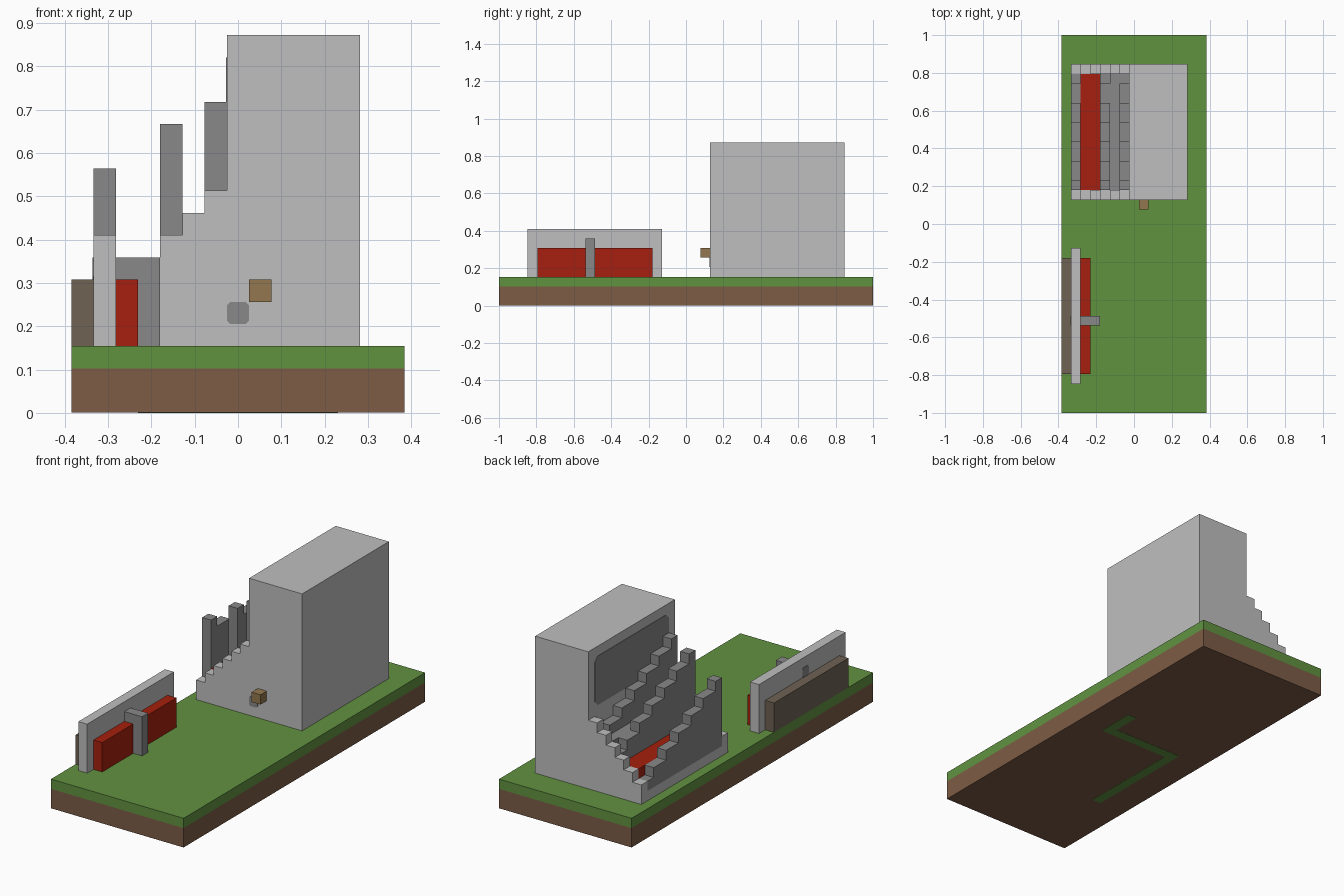
import bpy, bmesh
from mathutils import Vector

# Remove the default cube only
cube = bpy.data.objects.get("Cube")
if cube:
    bpy.data.objects.remove(cube)

U = 2 / 39                          # size of one block
ORIGIN = Vector((7.5, 19.5, 0))     # block coordinates of the model centre


def material(name, rgb):
    """One flat colour from 8-bit sRGB."""
    lin = [((c / 255 + 0.055) / 1.055) ** 2.4 for c in rgb] + [1]
    m = bpy.data.materials.new(name)
    m.use_nodes = True
    m.diffuse_color = lin
    bsdf = m.node_tree.nodes["Principled BSDF"]
    bsdf.inputs["Base Color"].default_value = lin
    bsdf.inputs["Roughness"].default_value = 1
    return m


grass = material("grass green", (97, 146, 64))
dirt = material("dirt brown", (125, 92, 70))
light = material("light grey", (191, 191, 191))
dark = material("dark grey", (136, 136, 136))
red = material("red", (166, 32, 14))
plank = material("grey brown", (110, 98, 84))
tan = material("tan", (147, 119, 78))


def prism(name, mat, outline, axis, start, end):
    """Extrude a 2D outline, in block units, along axis 0, 1 or 2."""
    bm = bmesh.new()
    verts = []
    for a, b in outline:
        p = [a, b]
        p.insert(axis, start)
        verts.append(bm.verts.new((Vector(p) - ORIGIN) * U))
    face = bm.faces.new(verts)
    new = bmesh.ops.extrude_face_region(bm, geom=[face])["geom"]
    shift = Vector((0, 0, 0))
    shift[axis] = (end - start) * U
    bmesh.ops.translate(bm, vec=shift,
                        verts=[v for v in new if isinstance(v, bmesh.types.BMVert)])
    bmesh.ops.recalc_face_normals(bm, faces=bm.faces)
    mesh = bpy.data.meshes.new(name)
    bm.to_mesh(mesh)
    bm.free()
    mesh.materials.append(mat)
    obj = bpy.data.objects.new(name, mesh)
    bpy.context.collection.objects.link(obj)
    return obj


def box(name, mat, x, y, z):
    return prism(name, mat, [(x[0], y[0]), (x[1], y[0]), (x[1], y[1]), (x[0], y[1])],
                 2, z[0], z[1])


def clipped(a, b, c):
    """Rectangle outline with its corners cut off by c."""
    (a0, a1), (b0, b1) = a, b
    return [(a0 + c, b0), (a1 - c, b0), (a1, b0 + c), (a1, b1 - c),
            (a1 - c, b1), (a0 + c, b1), (a0, b1 - c), (a0, b0 + c)]


# Ground
box("dirt_layer", dirt, (0, 15), (0, 39), (0.02, 2))
box("grass_layer", grass, (0, 15), (0, 39), (2, 3))

# Winding path painted on the underside
path = [(3, 4), (9, 21)], [(4, 11), (20, 21)], [(11, 12), (20, 24)]
for i, (x, y) in enumerate(path):
    box(f"underside_path_{i + 1}", grass, x, y, (0, 0.02))

# Tall block and its two stepped end walls
box("tall_block", light, (7, 13), (22, 36), (3, 17))
steps = [(7, 3), (1, 3)]
for i in range(6):
    steps += [(1 + i, 5 + i), (2 + i, 5 + i)]
for name, y in (("front", 22), ("back", 35)):
    prism(f"{name}_stepped_wall", light, steps, 1, y, y + 1)
box("side_sill", light, (1, 2), (23, 35), (3, 4))

# Stepped partitions climbing toward the front
for i, (x, low, base) in enumerate([(1, 5, 4), (4, 7, 3), (6, 8, 3)]):
    edges = [35] + list(range(34, 23, -2)) + [23]
    outline = [(23, base), (35, base)]
    for k in range(7):
        outline += [(edges[k], low + k), (edges[k + 1], low + k)]
    prism(f"stepped_partition_{i + 1}", dark, outline, 0, x, x + 1)
box("red_row", red, (2, 4), (23, 35), (3, 6))
box("grey_row", dark, (5, 6), (23, 35), (3, 8))

# Dark panels painted on the walls
prism("upper_panel", dark, clipped((23, 35), (11, 16), 0.5), 0, 6.96, 7)
prism("front_spot", dark, clipped((7, 8), (4, 5), 0.15), 1, 21.96, 22)
prism("screen_spot", dark, clipped((9, 10), (6, 7), 0.15), 0, 0.96, 1)

# Small block on the front wall
box("small_block", tan, (8, 9), (21, 22), (5, 6))

# Freestanding screen with red panels, post and back board
box("screen_wall", light, (1, 2), (3, 17), (3, 8))
box("back_board", plank, (0, 1), (4, 16), (3, 6))
box("red_panel_right", red, (2, 3), (4, 9), (3, 6))
box("red_panel_left", red, (2, 3), (10, 16), (3, 6))
box("post", dark, (3, 4), (9, 10), (3, 7))
box("post_arm", dark, (2, 3), (9, 10), (6, 7))
box("red_panel_middle", red, (2, 3), (9, 10), (3, 6))
